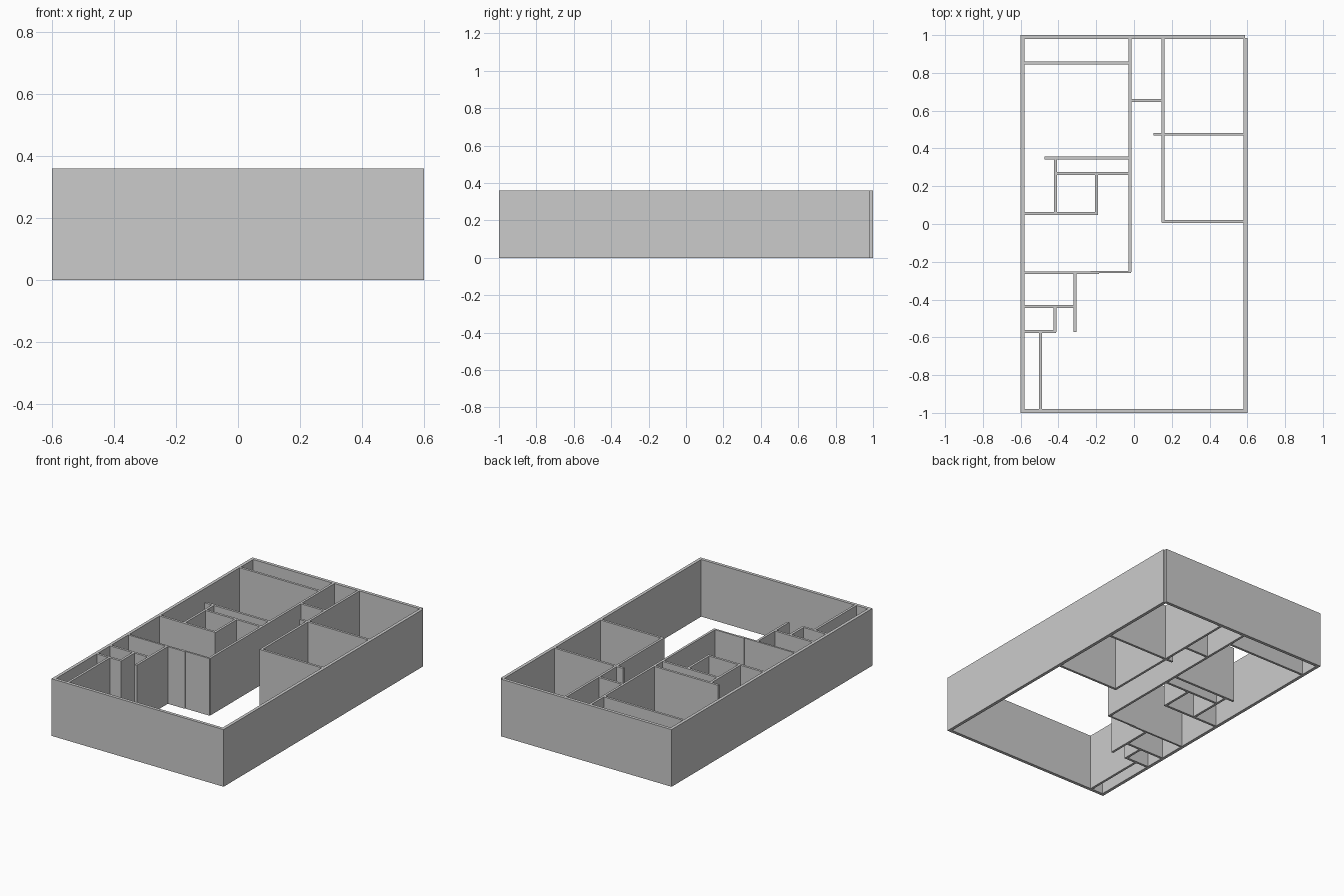
import bpy

if "Cube" in bpy.data.objects:
    bpy.data.objects.remove(bpy.data.objects["Cube"])

HEIGHT = 0.36


def box(name, x0, x1, y0, y1):
    bpy.ops.mesh.primitive_cube_add(size=1, location=((x0 + x1) / 2, (y0 + y1) / 2, HEIGHT / 2))
    ob = bpy.context.object
    ob.name = name
    ob.scale = (x1 - x0, y1 - y0, HEIGHT)
    bpy.ops.object.transform_apply(location=False, rotation=False, scale=True)
    return ob


def wall_x(name, y, x0, x1, t=0.015):
    # wall running left to right, centred on y
    return box(name, x0, x1, y - t / 2, y + t / 2)


def wall_y(name, x, y0, y1, t=0.015):
    # wall running front to back, centred on x
    return box(name, x - t / 2, x + t / 2, y0, y1)


# Outer shell, with the small notch at the back right corner
wall_x("back_wall", 0.99, -0.60, 0.588, 0.02)
wall_x("front_wall", -0.99, -0.60, 0.60, 0.02)
wall_y("left_wall", -0.59, -1.0, 0.997, 0.02)
wall_y("right_wall", 0.59, -1.0, 0.985, 0.02)

# Long hallway walls
wall_y("hall_left_wall", -0.022, -0.255, 0.985)
wall_y("hall_right_wall", 0.153, 0.008, 0.985)
wall_x("hall_end_wall", 0.653, -0.022, 0.153)

# Right-hand rooms
wall_x("right_room_divider", 0.475, 0.103, 0.585)
wall_x("right_room_front_wall", 0.013, 0.148, 0.585)

# Left-hand rooms and closets
wall_x("back_closet_wall", 0.852, -0.585, -0.018)
wall_x("bath_back_wall", 0.350, -0.473, -0.018)
wall_x("bath_closet_wall", 0.267, -0.415, -0.018)
wall_y("bath_left_wall", -0.415, 0.055, 0.350)
wall_y("bath_right_wall", -0.198, 0.048, 0.267)
wall_x("bath_front_wall", 0.055, -0.585, -0.192)

# Wall in front of the left rooms, with a slight jog
wall_x("left_room_front_wall", -0.258, -0.585, -0.185, 0.012)
wall_x("left_room_front_wall_jog", -0.254, -0.23, -0.016, 0.012)

# Entry closets
wall_y("entry_screen_wall", -0.312, -0.572, -0.258)
wall_x("entry_closet_back", -0.437, -0.585, -0.306)
wall_y("entry_closet_side", -0.418, -0.572, -0.437)
wall_x("entry_closet_front", -0.570, -0.585, -0.412)
wall_y("entry_long_closet", -0.495, -0.985, -0.570)
